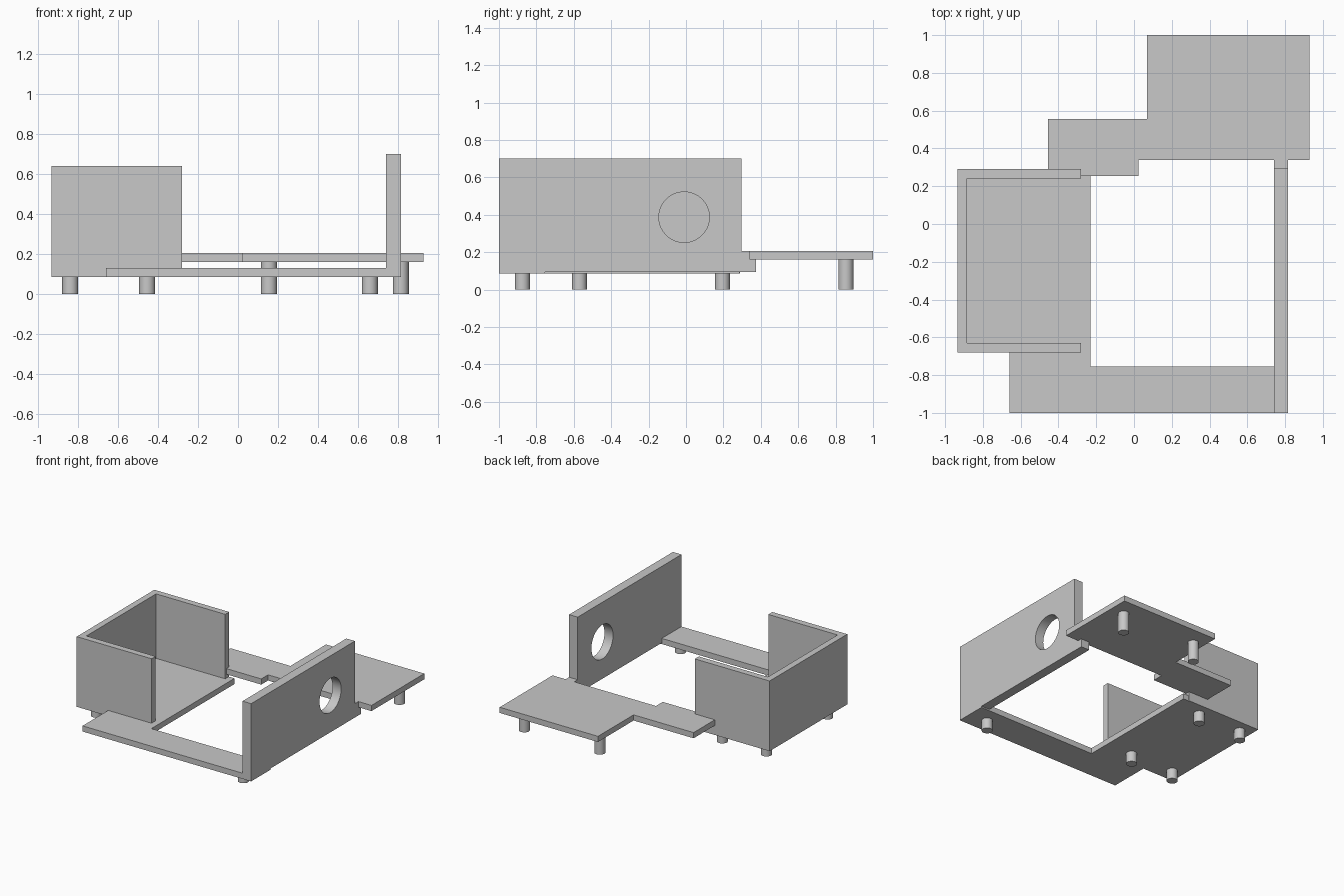
import bpy
import bmesh
from mathutils import Matrix, Vector

cube = bpy.data.objects.get("Cube")
if cube:
    bpy.data.objects.remove(cube, do_unlink=True)

GREY = (0.58, 0.58, 0.58, 1.0)
grey = bpy.data.materials.new("plain grey")
grey.use_nodes = True
grey.diffuse_color = GREY
grey.node_tree.nodes["Principled BSDF"].inputs["Base Color"].default_value = GREY

FLOOR_BOTTOM, FLOOR_TOP = 0.085, 0.13
DECK_BOTTOM, DECK_TOP = 0.16, 0.205


def prism(name, outline, low, high, axis="z"):
    """Extrude an outline: (x, y) points along z, or (y, z) points along x."""
    bm = bmesh.new()
    if axis == "z":
        points = [Vector((a, b, low)) for a, b in outline]
        shift = Vector((0, 0, high - low))
    else:
        points = [Vector((low, a, b)) for a, b in outline]
        shift = Vector((high - low, 0, 0))
    face = bm.faces.new([bm.verts.new(p) for p in points])
    grown = bmesh.ops.extrude_face_region(bm, geom=[face])
    moved = [v for v in grown["geom"] if isinstance(v, bmesh.types.BMVert)]
    bmesh.ops.translate(bm, verts=moved, vec=shift)
    bmesh.ops.recalc_face_normals(bm, faces=bm.faces)
    return finish(name, bm)


def cylinder(name, radius, depth, matrix, segments):
    bm = bmesh.new()
    bmesh.ops.create_cone(bm, cap_ends=True, segments=segments, radius1=radius,
                          radius2=radius, depth=depth, matrix=matrix)
    return finish(name, bm)


def finish(name, bm):
    mesh = bpy.data.meshes.new(name)
    bm.to_mesh(mesh)
    bm.free()
    mesh.materials.append(grey)
    obj = bpy.data.objects.new(name, mesh)
    bpy.context.collection.objects.link(obj)
    return obj


def smooth(obj):
    bpy.ops.object.select_all(action="DESELECT")
    obj.select_set(True)
    bpy.context.view_layer.objects.active = obj
    bpy.ops.object.shade_smooth_by_angle()


# L-shaped lower floor
prism("lower_floor", [(-0.66, -1), (0.74, -1), (0.74, -0.755), (-0.23, -0.755),
                      (-0.23, 0.285), (-0.91, 0.285), (-0.91, -0.675), (-0.66, -0.675)],
      FLOOR_BOTTOM, FLOOR_TOP)

# Three-sided box wall, open towards the middle
prism("box_walls", [(-0.28, -0.68), (-0.28, -0.63), (-0.885, -0.63), (-0.885, 0.24),
                    (-0.28, 0.24), (-0.28, 0.29), (-0.935, 0.29), (-0.935, -0.68)],
      FLOOR_BOTTOM, 0.64)

# Raised rear deck
prism("rear_deck", [(-0.455, 0.255), (0.025, 0.255), (0.025, 0.34), (0.93, 0.34),
                    (0.93, 1), (0.07, 1), (0.07, 0.555), (-0.455, 0.555)],
      DECK_BOTTOM, DECK_TOP)

# Tall side wall, stepped down to tuck under the deck
wall = prism("side_wall", [(-1, FLOOR_BOTTOM), (-0.755, FLOOR_BOTTOM), (-0.755, 0.095),
                           (0.375, 0.095), (0.375, DECK_BOTTOM), (0.34, DECK_BOTTOM),
                           (0.34, DECK_TOP), (0.297, DECK_TOP), (0.297, 0.7), (-1, 0.7)],
             0.74, 0.815, axis="x")

# Round opening through the side wall
turn = Matrix.Translation((0.78, -0.01, 0.387)) @ Matrix.Rotation(1.5707963, 4, "Y")
cutter = cylinder("opening_cutter", 0.135, 0.4, turn, 64)
cutter.hide_render = True
cut = wall.modifiers.new("round opening", "BOOLEAN")
cut.operation = "DIFFERENCE"
cut.solver = "EXACT"
cut.object = cutter
bpy.ops.object.select_all(action="DESELECT")
wall.select_set(True)
bpy.context.view_layer.objects.active = wall
bpy.ops.object.modifier_apply(modifier=cut.name)
bpy.data.objects.remove(cutter, do_unlink=True)
smooth(wall)

# Round legs: short ones under the floor, longer ones under the deck
floor_legs = [(x, y) for x in (-0.84, -0.455) for y in (-0.57, 0.195)] + [(0.66, -0.875)]
deck_legs = [(0.155, 0.855), (0.815, 0.855)]
for name, spots, height in (("floor_leg", floor_legs, FLOOR_BOTTOM),
                            ("deck_leg", deck_legs, DECK_BOTTOM)):
    for i, (x, y) in enumerate(spots, 1):
        leg = cylinder(f"{name}_{i}", 0.04, height,
                       Matrix.Translation((x, y, height / 2)), 32)
        smooth(leg)
